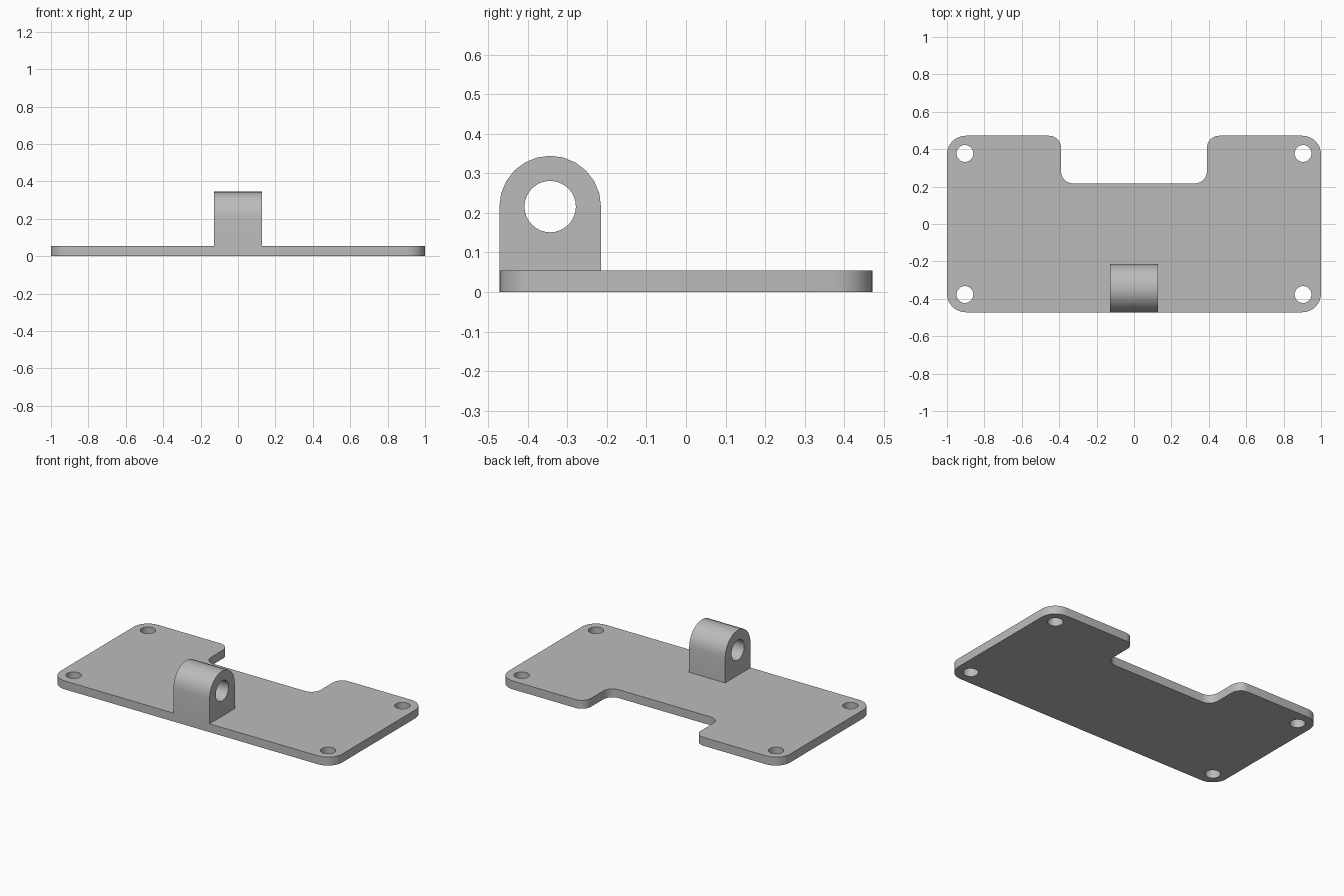
import bpy, bmesh
from math import cos, sin, pi, radians
from mathutils import Matrix, Vector

if "Cube" in bpy.data.objects:
    bpy.data.objects.remove(bpy.data.objects["Cube"])

grey = bpy.data.materials.new("plain grey")
grey.use_nodes = True
colour = (0.5, 0.5, 0.5, 1)
grey.diffuse_color = colour
grey.node_tree.nodes["Principled BSDF"].inputs["Base Color"].default_value = colour


def circle(cx, cy, r, n=32):
    return [(cx + r * cos(2 * pi * i / n), cy + r * sin(2 * pi * i / n)) for i in range(n)]


def rounded(corners, steps=8):
    """Outline of right-angled corners (x, y, radius), each rounded by an arc."""
    points = []
    for i, (x, y, r) in enumerate(corners):
        p = Vector((x, y))
        a = (Vector(corners[i - 1][:2]) - p).normalized()
        b = (Vector(corners[(i + 1) % len(corners)][:2]) - p).normalized()
        for k in range(steps + 1):
            t = k / steps * pi / 2
            points.append(p + r * (a * (1 - sin(t)) + b * (1 - cos(t))))
    return points


def extrude_profile(name, loops, depth, matrix):
    """Fill an outline with its holes, then give it thickness."""
    bm = bmesh.new()
    edges = []
    for loop in loops:
        verts = [bm.verts.new((p[0], p[1], 0)) for p in loop]
        edges += [bm.edges.new((verts[i - 1], verts[i])) for i in range(len(verts))]
    bmesh.ops.triangle_fill(bm, edges=edges, use_beauty=True, normal=(0, 0, 1))
    out = bmesh.ops.extrude_face_region(bm, geom=bm.faces[:], use_keep_orig=True)
    moved = [g for g in out["geom"] if isinstance(g, bmesh.types.BMVert)]
    bmesh.ops.translate(bm, verts=moved, vec=(0, 0, depth))
    bmesh.ops.recalc_face_normals(bm, faces=bm.faces[:])
    bm.transform(matrix)
    mesh = bpy.data.meshes.new(name)
    bm.to_mesh(mesh)
    bm.free()
    mesh.materials.append(grey)
    obj = bpy.data.objects.new(name, mesh)
    bpy.context.collection.objects.link(obj)
    bpy.ops.object.select_all(action="DESELECT")
    obj.select_set(True)
    bpy.context.view_layer.objects.active = obj
    bpy.ops.object.shade_smooth_by_angle(angle=radians(30))


# Base plate with rounded corners, rear notch and four screw holes
half_y, thick = 0.472, 0.054
right_side = [(1, -half_y, 0.1), (1, half_y, 0.1), (0.39, half_y, 0.065), (0.39, 0.217, 0.065)]
left_side = [(-x, y, r) for x, y, r in reversed(right_side)]
holes = [circle(sx * 0.904, sy * 0.377, 0.045) for sx in (-1, 1) for sy in (-1, 1)]
extrude_profile("base_plate", [rounded(right_side + left_side)] + holes, thick, Matrix())

# Upright lug with a round top and a cross hole, its profile drawn in y and z
cy, cz, radius, half_width = -0.3435, 0.216, 0.1285, 0.128
arc = [(cy + radius * cos(pi * i / 12), cz + radius * sin(pi * i / 12)) for i in range(13)]
outline = [(cy - radius, thick), (cy + radius, thick)] + arc
to_side = Matrix(((0, 0, 1, -half_width), (1, 0, 0, 0), (0, 1, 0, 0), (0, 0, 0, 1)))
extrude_profile("pivot_lug", [outline, circle(cy, cz, 0.065)], 2 * half_width, to_side)
